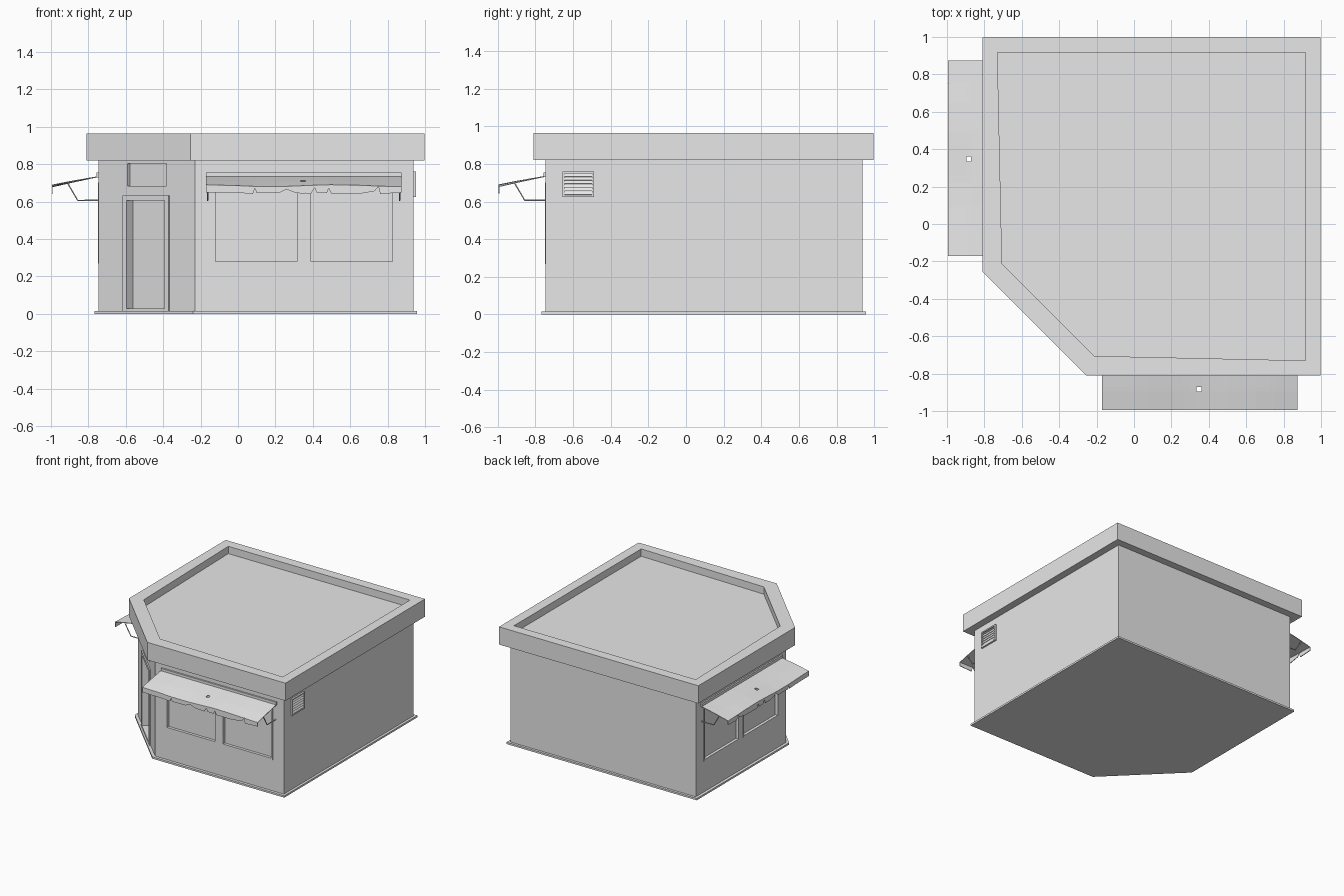
import bpy, bmesh, math
from mathutils import Matrix, Vector

cube = bpy.data.objects.get("Cube")
if cube:
    bpy.data.objects.remove(cube, do_unlink=True)

grey = bpy.data.materials.new("plain_grey")
grey.use_nodes = True
colour = (0.8, 0.8, 0.8, 1)
grey.diffuse_color = colour
grey.node_tree.nodes["Principled BSDF"].inputs["Base Color"].default_value = colour

# Side placements: front wall, its diagonal reflection, corner wall, right wall
LO, HI, CUT = -0.745, 0.937, -0.23
FRONT = Matrix.Translation((0, LO, 0))
SIDE = Matrix(((0, 1, 0, 0), (1, 0, 0, 0), (0, 0, 1, 0), (0, 0, 0, 1))) @ FRONT
mid = (LO + CUT) / 2
CORNER = Matrix.Translation((mid, mid, 0)) @ Matrix.Rotation(-math.pi / 4, 4, 'Z')
RIGHT = Matrix.Translation((HI, 0, 0)) @ Matrix.Rotation(math.pi / 2, 4, 'Z')


def finish(name, bm, place=Matrix()):
    bm.transform(place)
    bmesh.ops.recalc_face_normals(bm, faces=bm.faces)
    mesh = bpy.data.meshes.new(name)
    bm.to_mesh(mesh)
    bm.free()
    mesh.materials.append(grey)
    obj = bpy.data.objects.new(name, mesh)
    bpy.context.collection.objects.link(obj)
    return obj


def add_box(bm, x, y, z, tilt=0):
    size = (x[1] - x[0], y[1] - y[0], z[1] - z[0])
    centre = (sum(x) / 2, sum(y) / 2, sum(z) / 2)
    m = Matrix.Translation(centre) @ Matrix.Rotation(tilt, 4, 'X') @ Matrix.Diagonal((*size, 1))
    bmesh.ops.create_cube(bm, size=1, matrix=m)


def box(name, x, y, z, place):
    bm = bmesh.new()
    add_box(bm, x, y, z)
    return finish(name, bm, place)


def frame(name, x, z, width, depth, place):
    # Four bars around an opening, standing proud of the wall
    bm = bmesh.new()
    y = (-depth, 0.002)
    for a, b in ((x[0] - width, x[0]), (x[1], x[1] + width)):
        add_box(bm, (a, b), y, (z[0] - width, z[1] + width))
    for a, b in ((z[0] - width, z[0]), (z[1], z[1] + width)):
        add_box(bm, x, y, (a, b))
    return finish(name, bm, place)


def prism(lo, hi, cut, z0, z1):
    # Square plan with one corner cut off
    bm = bmesh.new()
    plan = [(cut, lo), (hi, lo), (hi, hi), (lo, hi), (lo, cut)]
    base = bm.faces.new([bm.verts.new((x, y, z0)) for x, y in plan])
    top = bmesh.ops.extrude_face_region(bm, geom=[base], use_keep_orig=True)["geom"]
    bmesh.ops.translate(bm, verts=[v for v in top if isinstance(v, bmesh.types.BMVert)],
                        vec=(0, 0, z1 - z0))
    bmesh.ops.recalc_face_normals(bm, faces=bm.faces)
    return bm


def recess(wall, x, z, depth, place):
    cutter = box("cutter", x, (-0.05, depth), z, place)
    cutter.hide_render = True
    mod = wall.modifiers.new("recess", 'BOOLEAN')
    mod.object, mod.solver = cutter, 'EXACT'
    bpy.context.view_layer.objects.active = wall
    bpy.ops.object.modifier_apply(modifier=mod.name)
    bpy.data.objects.remove(cutter, do_unlink=True)


# Building shell
finish("base_slab", prism(-0.768, 0.957, -0.24, 0, 0.015))
walls = finish("walls", prism(LO, HI, CUT, 0.01, 0.83))

# Flat roof with a sunken deck
bm = prism(-0.81, 0.997, -0.255, 0.82, 0.965)
deck = max(bm.faces, key=lambda f: f.calc_center_median().z)
bmesh.ops.inset_region(bm, faces=[deck], thickness=0.113)
well = bmesh.ops.extrude_face_region(bm, geom=[deck])["geom"]
bmesh.ops.translate(bm, verts=[v for v in well if isinstance(v, bmesh.types.BMVert)],
                    vec=(0, 0, -0.06))
bmesh.ops.delete(bm, geom=[deck] if deck.is_valid else [], context='FACES_ONLY')
finish("roof", bm)

# Doorway and the panel above it on the cut corner
recess(walls, (-0.145, 0.145), (0.03, 0.605), 0.042, CORNER)
recess(walls, (-0.147, 0.147), (0.685, 0.805), 0.02, CORNER)
frame("door_frame", (-0.145, 0.145), (0.03, 0.605), 0.028, 0.01, CORNER)

# Torn lower edge of the awning: position along the wall, height
HEM = [(-0.17, .65), (0, .647), (0.08, .642), (0.09, .672), (0.1, .645), (0.22, .646),
       (0.26, .666), (0.3, .65), (0.335, .644), (0.36, .645), (0.39, .642), (0.41, .674),
       (0.42, .648), (0.475, .645), (0.485, .672), (0.5, .642), (0.65, .642), (0.73, .656),
       (0.75, .685), (0.76, .642), (0.875, .648)]
ROWS = [(-0.005, 0.733), (-0.125, 0.71), (-0.15, 0.705), (-0.248, 0.684)]


def awning(side, place):
    # Sagging cloth with a hanging torn edge and one small hole
    bm = bmesh.new()
    columns = []
    for x, hem in HEM:
        ripple = 0.005 * math.sin(9 * x)
        column = [bm.verts.new((x, y, z - ripple * y / ROWS[-1][0])) for y, z in ROWS]
        column.append(bm.verts.new((x, ROWS[-1][0], hem)))
        columns.append(column)
    for a, b in zip(columns, columns[1:]):
        for i in range(len(ROWS)):
            hole = i == 1 and abs(a[0].co.x - 0.335) < 0.001
            if not hole:
                bm.faces.new((a[i], a[i + 1], b[i + 1], b[i]))
    cloth = finish(side + "_awning_cloth", bm, place)
    thick = cloth.modifiers.new("thickness", 'SOLIDIFY')
    thick.thickness, thick.offset = 0.005, 0

    box(side + "_awning_rail", (-0.17, 0.875), (-0.012, 0.002), (0.73, 0.755), place)

    # Bent support arms
    for n, x in enumerate((-0.162, 0.864)):
        curve = bpy.data.curves.new("arm", 'CURVE')
        curve.dimensions = '3D'
        curve.bevel_depth, curve.bevel_resolution = 0.004, 1
        path = [(x, -0.165, 0.697), (x, -0.112, 0.607), (x, 0, 0.607)]
        line = curve.splines.new('POLY')
        line.points.add(len(path) - 1)
        for point, co in zip(line.points, path):
            point.co = (*(place @ Vector(co)), 1)
        curve.materials.append(grey)
        arm = bpy.data.objects.new(f"{side}_awning_arm_{n + 1}", curve)
        bpy.context.collection.objects.link(arm)


# Two shop windows and an awning on each trading side
for side, place in (("front", FRONT), ("right_side", SIDE)):
    for n, x in enumerate(((-0.12, 0.315), (0.39, 0.825))):
        recess(walls, x, (0.28, 0.69), 0.02, place)
        frame(f"{side}_window_frame_{n + 1}", x, (0.28, 0.69), 0.012, 0.003, place)
    awning(side, place)

# Louvred vent on the other side
VX, VZ = (-0.645, -0.5), (0.635, 0.75)
frame("vent_frame", VX, VZ, 0.01, 0.014, RIGHT)
bm = bmesh.new()
SLATS = 6
step = (VZ[1] - VZ[0]) / SLATS
for i in range(SLATS):
    z = VZ[0] + step * (i + 0.5)
    add_box(bm, VX, (-0.008, -0.005), (z - step * 0.5, z + step * 0.5), -0.5)
finish("vent_slats", bm, RIGHT)
